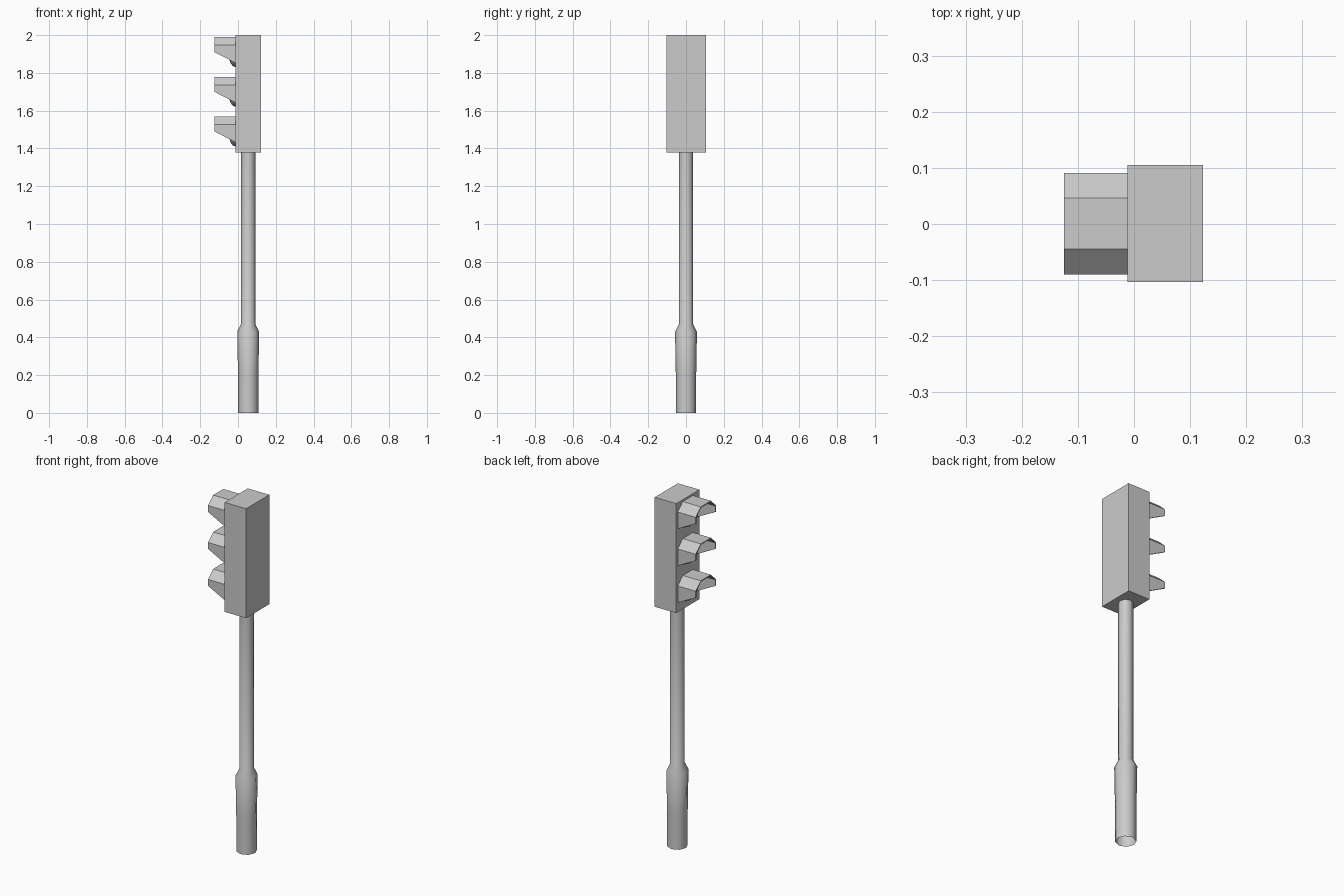
import bpy, bmesh, math
from mathutils import Matrix

if "Cube" in bpy.data.objects:
    bpy.data.objects.remove(bpy.data.objects["Cube"])

POLE_X = 0.054


def finish(bm, name, smooth=None):
    bmesh.ops.recalc_face_normals(bm, faces=bm.faces)
    mesh = bpy.data.meshes.new(name)
    bm.to_mesh(mesh)
    bm.free()
    ob = bpy.data.objects.new(name, mesh)
    bpy.context.collection.objects.link(ob)
    if smooth:
        bpy.ops.object.select_all(action='DESELECT')
        ob.select_set(True)
        bpy.context.view_layer.objects.active = ob
        bpy.ops.object.shade_smooth_by_angle(angle=math.radians(smooth))
    return ob


# Signal housing
bm = bmesh.new()
bmesh.ops.create_cube(bm, size=1, matrix=Matrix.Translation((0.0555, 0.001, 1.689))
                      @ Matrix.Diagonal((0.135, 0.208, 0.622, 1)))
finish(bm, "housing")

# Pole with flared base sleeve, open at the foot
SIDES = 8
profile = [(0.054, 0), (0.054, 0.2), (0.058, 0.43), (0.038, 0.47), (0.038, 1.378)]
bm = bmesh.new()
rings = []
for r, z in profile:
    rings.append([bm.verts.new((POLE_X + r * math.cos(2 * math.pi * i / SIDES),
                                r * math.sin(2 * math.pi * i / SIDES), z))
                  for i in range(SIDES)])
for a, b in zip(rings, rings[1:]):
    for i in range(SIDES):
        j = (i + 1) % SIDES
        bm.faces.new((a[i], a[j], b[j], b[i]))
finish(bm, "pole", smooth=50)


# Visor: angular hood whose sides are cut on a slant
def visor(name, zc):
    outer = [(-0.09, None), (-0.09, 0.037), (-0.045, 0.079),
             (0.046, 0.079), (0.091, 0.037), (0.091, None)]
    bm = bmesh.new()
    rows = []
    for x, low in ((-0.012, -0.058), (-0.125, 0.0)):
        rows.append([bm.verts.new((x, y, zc + (low if z is None else z))) for y, z in outer])
    for i in range(len(outer) - 1):
        bm.faces.new((rows[0][i], rows[0][i + 1], rows[1][i + 1], rows[1][i]))
    ob = finish(bm, name)
    # Orient outward, then thicken inward
    top = max(ob.data.polygons, key=lambda p: p.center.z)
    if top.normal.z < 0:
        ob.data.flip_normals()
    mod = ob.modifiers.new("thickness", 'SOLIDIFY')
    mod.thickness = 0.006
    mod.offset = -1


# Lens: shallow dome on the housing face
def lens(name, zc):
    bm = bmesh.new()
    bmesh.ops.create_uvsphere(bm, u_segments=12, v_segments=8, radius=0.08)
    bmesh.ops.delete(bm, geom=[v for v in bm.verts if v.co.z < -0.001], context='VERTS')
    bm.transform(Matrix.Translation((-0.012, 0.001, zc))
                 @ Matrix.Rotation(-math.pi / 2, 4, 'Y')
                 @ Matrix.Diagonal((1, 1, 0.5, 1)))
    finish(bm, name, smooth=60)


for label, z in (("top", 1.91), ("middle", 1.70), ("bottom", 1.49)):
    visor(label + "_visor", z)
    lens(label + "_lens", z)
